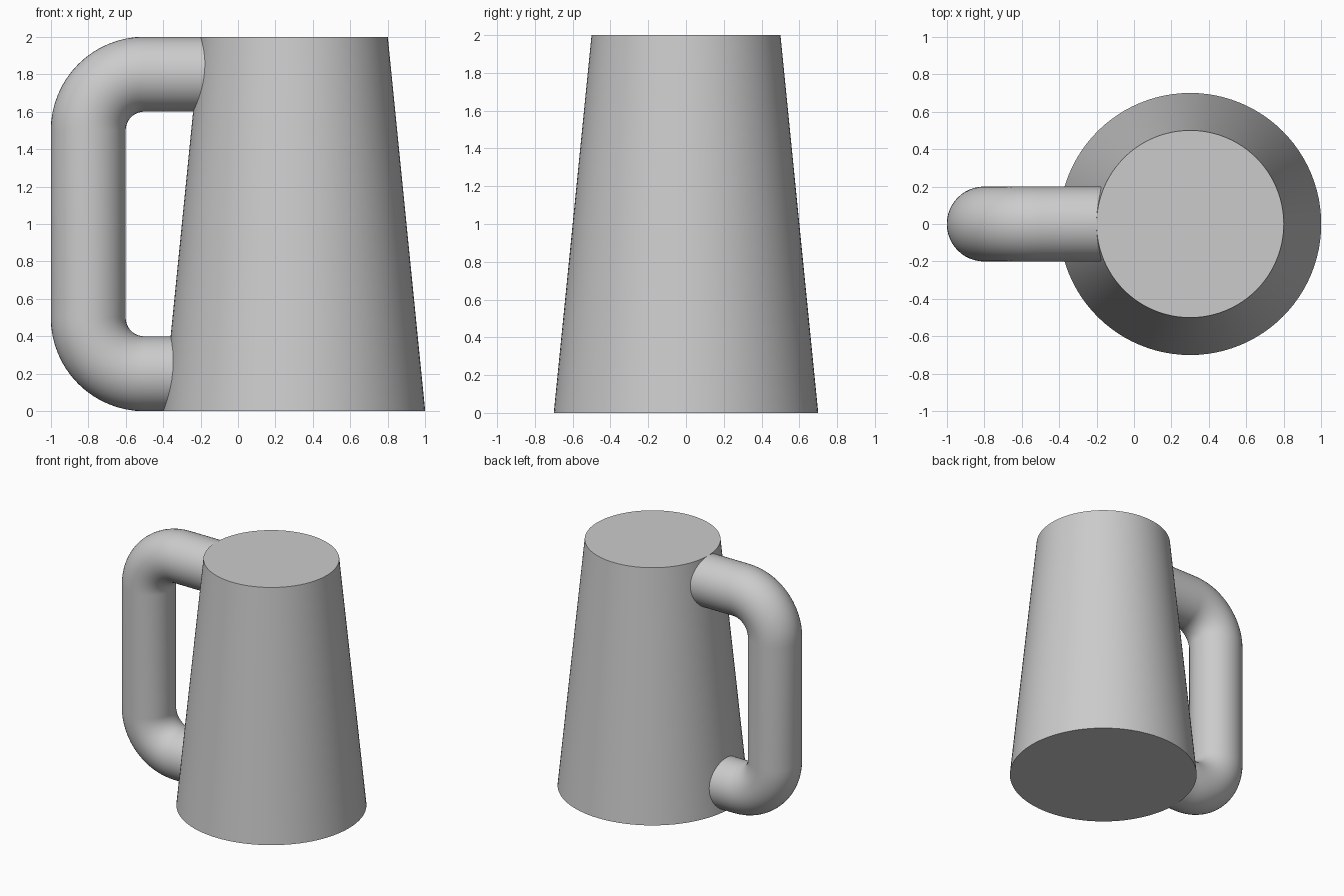
import bpy
import bmesh
from math import sin, cos, pi, radians
from mathutils import Vector

cube = bpy.data.objects.get("Cube")
if cube:
    bpy.data.objects.remove(cube, do_unlink=True)

GREY = (0.6, 0.6, 0.6, 1.0)
grey = bpy.data.materials.new("plain_grey")
grey.use_nodes = True
grey.diffuse_color = GREY
grey.node_tree.nodes["Principled BSDF"].inputs["Base Color"].default_value = GREY


def finish(obj):
    """Give an object its colour and smooth shading with sharp rims."""
    obj.data.materials.append(grey)
    bpy.ops.object.select_all(action='DESELECT')
    obj.select_set(True)
    bpy.context.view_layer.objects.active = obj
    bpy.ops.object.shade_smooth_by_angle(angle=radians(35))


def sweep_tube(name, path, radius, sides):
    """Sweep a capped round section along a path lying in the xz plane."""
    bm = bmesh.new()
    rings = []
    for point, tangent in path:
        normal = Vector((tangent.z, 0, -tangent.x))
        ring = []
        for i in range(sides):
            a = 2 * pi * i / sides
            offset = normal * cos(a) + Vector((0, 1, 0)) * sin(a)
            ring.append(bm.verts.new(point + offset * radius))
        rings.append(ring)
    for low, high in zip(rings, rings[1:]):
        for i in range(sides):
            j = (i + 1) % sides
            bm.faces.new((low[i], low[j], high[j], high[i]))
    for ring in (rings[0], rings[-1]):
        bm.faces.new(ring)
    bmesh.ops.recalc_face_normals(bm, faces=bm.faces)
    mesh = bpy.data.meshes.new(name)
    bm.to_mesh(mesh)
    bm.free()
    obj = bpy.data.objects.new(name, mesh)
    bpy.context.collection.objects.link(obj)
    return obj


# Tapered solid body
bpy.ops.mesh.primitive_cone_add(vertices=96, radius1=0.7, radius2=0.5,
                                depth=2, location=(0.3, 0, 1))
body = bpy.context.object
body.name = "mug_body"
finish(body)

# Handle centreline: straight arms joined by two quarter bends
BEND, STEPS = 0.3, 16
path = [(Vector((-0.28, 0, 0.2)), Vector((-1, 0, 0)))]
for centre_z, start in ((0.5, -pi / 2), (1.5, -pi)):
    for i in range(STEPS + 1):
        a = start - (pi / 2) * i / STEPS
        point = Vector((-0.5 + BEND * cos(a), 0, centre_z + BEND * sin(a)))
        path.append((point, Vector((sin(a), 0, -cos(a)))))
path.append((Vector((-0.13, 0, 1.8)), Vector((1, 0, 0))))

handle = sweep_tube("handle", path, 0.2, 48)
finish(handle)
